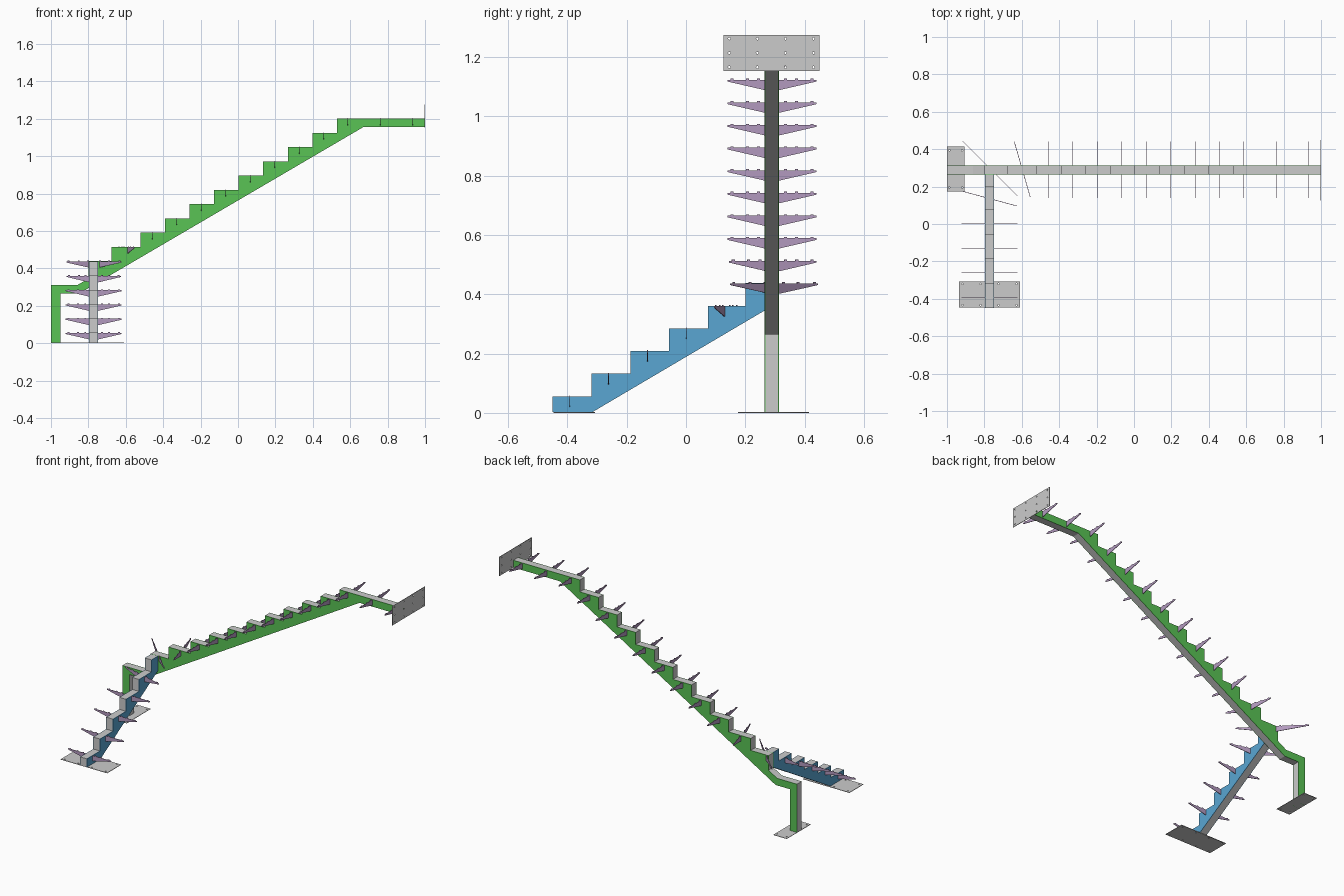
import bpy, bmesh
from math import pi, cos, sin, hypot, atan2

if "Cube" in bpy.data.objects:
    bpy.data.objects.remove(bpy.data.objects["Cube"])

HALF = 0.024      # half width of the box stringers
SHEET = 0.003     # sheet metal thickness
RUN, RISE = 0.131, 0.0763


def material(name, rgb):
    m = bpy.data.materials.new(name)
    m.diffuse_color = (*rgb, 1)
    m.use_nodes = True
    m.node_tree.nodes["Principled BSDF"].inputs["Base Color"].default_value = m.diffuse_color
    return m


GREEN = material("green", (0.10, 0.55, 0.09))
BLUE = material("blue", (0.10, 0.38, 0.65))
PURPLE = material("purple", (0.45, 0.32, 0.52))


def finish(name, mesh, loc, rot, mat=None):
    ob = bpy.data.objects.new(name, mesh)
    ob.location, ob.rotation_euler = loc, rot
    if mat:
        mesh.materials.append(mat)
    bpy.context.collection.objects.link(ob)
    return ob


def slab(name, pts, y0, y1, loc=(0, 0, 0), turn=0, mat=None):
    """Profile in local x/z, extruded from y0 to y1."""
    bm = bmesh.new()
    face = bm.faces.new([bm.verts.new((u, y0, v)) for u, v in pts])
    new = bmesh.ops.extrude_face_region(bm, geom=[face])["geom"]
    for v in new:
        if isinstance(v, bmesh.types.BMVert):
            v.co.y = y1
    bmesh.ops.recalc_face_normals(bm, faces=bm.faces)
    mesh = bpy.data.meshes.new(name)
    bm.to_mesh(mesh)
    bm.free()
    return finish(name, mesh, loc, (0, 0, turn), mat)


def strip(name, pts, loc, turn):
    """Folded sheet following a profile line, thickened inwards."""
    w = HALF - SHEET
    verts = [(u, s, v) for u, v in pts for s in (-w, w)]
    faces = [(2*i, 2*i+1, 2*i+3, 2*i+2) for i in range(len(pts) - 1)]
    mesh = bpy.data.meshes.new(name)
    mesh.from_pydata(verts, [], faces)
    ob = finish(name, mesh, loc, (0, 0, turn))
    mod = ob.modifiers.new("sheet", 'SOLIDIFY')
    mod.thickness, mod.offset, mod.use_even_offset = SHEET, 1, True


def stringer(name, top, bottom, loc, turn, mat):
    outline = top + bottom
    slab(name + "_side_near", outline, -HALF, -HALF + SHEET, loc, turn, mat)
    slab(name + "_side_far", outline, HALF - SHEET, HALF, loc, turn, mat)
    strip(name + "_top_sheet", top, loc, turn)
    strip(name + "_bottom_sheet", bottom, loc, turn)


def drilled_plate(name, w, h, nx, ny, loc, rot=(0, 0, 0)):
    """Flat plate with a grid of bolt holes."""
    cu = bpy.data.curves.new(name, 'CURVE')
    cu.dimensions, cu.fill_mode, cu.extrude = '2D', 'BOTH', SHEET / 2

    def loop(pts):
        sp = cu.splines.new('POLY')
        sp.points.add(len(pts) - 1)
        for p, (x, y) in zip(sp.points, pts):
            p.co = (x, y, 0, 1)
        sp.use_cyclic_u = True

    loop([(-w/2, -h/2), (w/2, -h/2), (w/2, h/2), (-w/2, h/2)])
    for i in range(nx):
        for j in range(ny):
            cx = (w - 0.04) * (i / (nx - 1) - 0.5)
            cy = (h - 0.026) * (j / (ny - 1) - 0.5)
            loop([(cx + 0.004*cos(k*pi/5), cy + 0.004*sin(k*pi/5)) for k in range(10)])
    tmp = bpy.data.objects.new(name + "_curve", cu)
    bpy.context.collection.objects.link(tmp)
    mesh = bpy.data.meshes.new_from_object(tmp)
    bpy.data.objects.remove(tmp)
    finish(name, mesh, loc, rot)


def bracket(name, p, q, z):
    """Tapered tread bracket running from p to q, with small tabs on top."""
    r = hypot(q[0] - p[0], q[1] - p[1]) / 2
    right = [(HALF, -0.036), (r, -0.007), (r, -0.001)]
    for c in (r - 0.015, r * 0.55, 0.045):
        right += [(c + 0.005, -0.001), (c + 0.005, 0.003),
                  (c - 0.005, 0.003), (c - 0.005, -0.001)]
    pts = right + [(-u, v) for u, v in reversed(right)]
    slab(name, pts, -0.0015, 0.0015,
         ((p[0] + q[0]) / 2, (p[1] + q[1]) / 2, z),
         atan2(q[1] - p[1], q[0] - p[0]), PURPLE)


# Upper flight: leg, landing corner, nine steps and top landing
YC, XC = 0.289, -0.772
top = [(-1, 0), (-1, 0.31), (-0.86, 0.31), (-0.80, 0.345), (-0.80, 0.438)]
x, z = -0.652, 0.438
edges = [-0.675] + [-0.52 + RUN * i for i in range(9)]
for e in edges:
    top += [(e, z), (e, z + RISE)]
    z += RISE
top.append((0.997, z))
bottom = [(0.997, 1.155), (0.67, 1.155), (-0.85, 0.265), (-0.95, 0.265), (-0.95, 0)]
stringer("upper_stringer", top, bottom, (0, YC, 0), 0, GREEN)

# Lower flight, turned to run along y
top, z = [(-0.45, 0)], 0.056
for i in range(6):
    e = -0.45 + RUN * i - (0.005 if i == 5 else 0)
    top += [(e, top[-1][1]), (e, z)] if i else [(e, z)]
    z += RISE
top.append((0.265, top[-1][1]))
bottom = [(0.265, 0.345), (-0.315, 0.003), (-0.45, 0.003)]
top[0] = (-0.45, 0.003)
stringer("lower_stringer", top, bottom[:-1], (XC, 0, 0), pi / 2, BLUE)

# Tread brackets of the upper flight and landing
for i in range(8):
    bx = -0.458 + RUN * i
    bracket(f"upper_bracket_{i}", (bx, 0.14), (bx, 0.44), 0.514 + RISE * (i + 1))
for i, bx in enumerate((0.587, 0.76, 0.935)):
    bracket(f"landing_bracket_{i}", (bx, 0.14), (bx, 0.44), 1.2)

# Brackets of the lower flight
for i in range(4):
    by = -0.392 + RUN * i
    bracket(f"lower_bracket_{i}", (-0.922, by), (-0.622, by), 0.056 + RISE * i)

# Angled brackets of the turning steps
bracket("winder_bracket_low", (-0.917, 0.175), (-0.625, 0.096), 0.361)
bracket("winder_bracket_mid", (-0.917, 0.444), (-0.623, 0.15), 0.438)
bracket("winder_bracket_high", (-0.64, 0.44), (-0.555, 0.145), 0.514)

# Fixing plates
drilled_plate("wall_plate", 0.324, 0.122, 4, 3, (0.9985, 0.288, 1.214), (pi/2, 0, pi/2))
drilled_plate("front_foot_plate", 0.327, 0.14, 4, 2, (XC, -0.377, 0.0015))
drilled_plate("leg_foot_plate", 0.24, 0.094, 2, 2, (-0.953, 0.295, 0.0015), (0, 0, pi/2))
